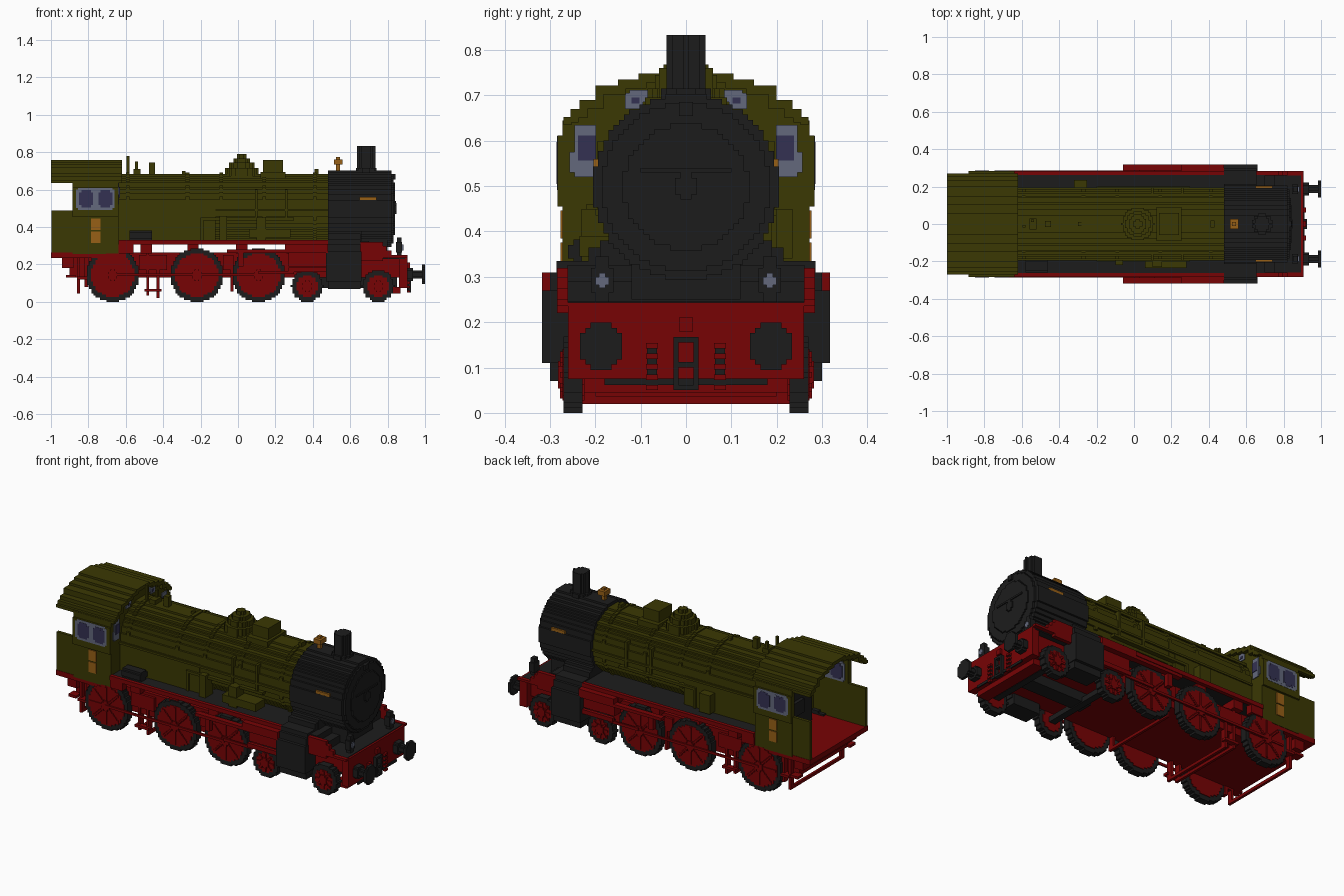
import bpy, bmesh, math

cube = bpy.data.objects.get("Cube")
if cube:
    bpy.data.objects.remove(cube, do_unlink=True)

V = 0.0115  # block size of the stepped surfaces


def material(name, rgb):
    m = bpy.data.materials.new(name)
    m.use_nodes = True
    m.diffuse_color = (*rgb, 1)
    bsdf = next(n for n in m.node_tree.nodes if n.type == 'BSDF_PRINCIPLED')
    bsdf.inputs["Base Color"].default_value = (*rgb, 1)
    bsdf.inputs["Roughness"].default_value = 0.8
    return m


OLIVE = material("olive_green", (0.043, 0.040, 0.001))
RED = material("deep_red", (0.185, 0.001, 0.0015))
BLACK = material("soot_black", (0.012, 0.012, 0.012))
BRASS = material("brass_orange", (0.31, 0.115, 0.008))
FRAME = material("window_grey", (0.125, 0.14, 0.20))
GLASS = material("window_blue", (0.034, 0.031, 0.085))


def finish(name, bm, mat, mirror):
    bmesh.ops.recalc_face_normals(bm, faces=bm.faces)
    me = bpy.data.meshes.new(name)
    bm.to_mesh(me)
    bm.free()
    me.materials.append(mat)
    ob = bpy.data.objects.new(name, me)
    bpy.context.scene.collection.objects.link(ob)
    if mirror:
        mod = ob.modifiers.new("mirror", 'MIRROR')
        mod.use_axis = (False, True, False)
        mod.use_mirror_merge = False


def boxes(name, mat, items, mirror=False):
    """Each item is x0, x1, y0, y1, z0, z1."""
    bm = bmesh.new()
    for x0, x1, y0, y1, z0, z1 in items:
        for v in bmesh.ops.create_cube(bm, size=1)['verts']:
            v.co = ((x0 + x1) / 2 + v.co.x * (x1 - x0),
                    (y0 + y1) / 2 + v.co.y * (y1 - y0),
                    (z0 + z1) / 2 + v.co.z * (z1 - z0))
    finish(name, bm, mat, mirror)


def prism(name, mat, pts, axis, a, b, mirror=False):
    """Extrude a 2D outline along one axis from a to b."""
    place = {'x': lambda u, v, w: (w, u, v), 'y': lambda u, v, w: (u, w, v),
             'z': lambda u, v, w: (u, v, w)}[axis]
    bm = bmesh.new()
    lo = [bm.verts.new(place(u, v, a)) for u, v in pts]
    hi = [bm.verts.new(place(u, v, b)) for u, v in pts]
    bm.faces.new(lo)
    bm.faces.new(hi)
    for i in range(len(pts)):
        j = (i + 1) % len(pts)
        bm.faces.new((lo[i], lo[j], hi[j], hi[i]))
    finish(name, bm, mat, mirror)


def round_outline(cu, cv, r):
    """Circle drawn in block steps."""
    n = max(3, round(2 * r / V))
    h = 2 * r / n
    right = []
    for k in range(n):
        z = -r + k * h
        w = max(1, round(math.sqrt(r * r - (z + h / 2) ** 2) / h)) * h
        if right and abs(right[-1][0] - w) < 1e-6:
            right[-1] = (w, z + h)
        else:
            right += [(w, z), (w, z + h)]
    return [(cu + w, cv + z) for w, z in right] + [(cu - w, cv + z) for w, z in reversed(right)]


def disc(name, mat, cu, cv, r, axis, a, b, mirror=False):
    prism(name, mat, round_outline(cu, cv, r), axis, a, b, mirror)


# Boiler, bands and smokebox
disc("boiler", OLIVE, 0, 0.5, 0.185, 'x', -0.645, 0.48)
for bx in (-0.60, -0.28, -0.1, 0.13, 0.40):
    disc("boiler_band", OLIVE, 0, 0.5, 0.192, 'x', bx, bx + 0.02)
boxes("firebox_side", OLIVE, [(-0.64, -0.12, 0.12, 0.188, 0.33, 0.5)], True)
disc("smokebox", BLACK, 0, 0.498, 0.205, 'x', 0.48, 0.82)
disc("smokebox_rim", BLACK, 0, 0.498, 0.185, 'x', 0.82, 0.832)
disc("smokebox_door", BLACK, 0, 0.498, 0.14, 'x', 0.832, 0.84)
disc("door_handle", BLACK, 0, 0.5, 0.03, 'x', 0.84, 0.848)
boxes("door_hinges", BLACK, [(0.835, 0.846, -0.1, 0.1, 0.53, 0.54), (0.82, 0.842, -0.015, 0.015, 0.655, 0.685)])
boxes("smokebox_saddle", BLACK, [(0.48, 0.66, -0.19, 0.19, 0.2, 0.38), (0.48, 0.655, -0.215, 0.215, 0.33, 0.365),
                                 (0.66, 0.8, -0.12, 0.12, 0.25, 0.34)])
boxes("maker_plate", BRASS, [(0.65, 0.74, 0.19, 0.2045, 0.505, 0.56)], True)

# Chimney and bell
disc("chimney_base", BLACK, 0.685, 0, 0.055, 'z', 0.68, 0.715)
disc("chimney", BLACK, 0.685, 0, 0.043, 'z', 0.7, 0.833)
boxes("bell", BRASS, [(0.525, 0.545, -0.01, 0.01, 0.69, 0.775), (0.512, 0.558, -0.028, 0.028, 0.735, 0.762)])

# Domes and fittings on the boiler top
for r, z in ((0.085, 0.715), (0.068, 0.745), (0.05, 0.768), (0.025, 0.79)):
    disc("steam_dome", OLIVE, 0.02, 0, r, 'z', 0.66, z)
boxes("sand_box", OLIVE, [(0.135, 0.24, -0.06, 0.06, 0.65, 0.76), (0.12, 0.255, -0.09, 0.09, 0.65, 0.695)])
boxes("safety_valves", OLIVE, [(-0.595, -0.58, -0.02, -0.005, 0.67, 0.78), (-0.56, -0.52, -0.03, 0.03, 0.67, 0.71),
                               (-0.55, -0.535, 0.01, 0.025, 0.67, 0.75), (-0.475, -0.445, -0.015, 0.015, 0.67, 0.745),
                               (-0.3, -0.28, -0.01, 0.01, 0.67, 0.7), (0.41, 0.43, -0.02, 0.02, 0.67, 0.71)])
# Pipes and pumps along the boiler sides
boxes("side_pipes", OLIVE, [(-0.64, 0.48, 0.18, 0.195, 0.485, 0.497), (-0.2, 0.30, 0.17, 0.2, 0.435, 0.45),
                            (-0.2, -0.185, 0.17, 0.2, 0.33, 0.45), (0.09, 0.105, 0.16, 0.195, 0.45, 0.6),
                            (0.25, 0.265, 0.16, 0.195, 0.45, 0.6), (-0.64, 0.48, 0.12, 0.145, 0.625, 0.64)], True)
boxes("feed_pump", OLIVE, [(0.06, 0.28, -0.235, -0.15, 0.345, 0.39), (0.1, 0.15, -0.23, -0.15, 0.33, 0.45),
                           (-0.1, -0.06, -0.22, -0.15, 0.33, 0.46), (-0.32, -0.25, 0.15, 0.235, 0.34, 0.45)])
boxes("air_tank", BLACK, [(-0.58, -0.46, -0.26, -0.19, 0.34, 0.37), (-0.58, -0.46, -0.248, -0.2, 0.328, 0.382)])

# Cab: stepped arch used for the roof shell and the front wall
ROWS = [(0.27, 0.652), (0.255, 0.67), (0.235, 0.69), (0.2, 0.722), (0.15, 0.735), (0.105, 0.748), (0.06, 0.76)]


def arch(rows, z0):
    pts = []
    z = z0
    for w, top in rows:
        pts += [(w, z), (w, top)]
        z = top
    return pts + [(-w, z) for w, z in reversed(pts)]


inner = [(w - 0.018, top - 0.012 if i == 0 else top - 0.02) for i, (w, top) in enumerate(ROWS)]
prism("cab_roof", OLIVE, arch(ROWS, 0.635) + arch(inner, 0.635)[::-1], 'x', -1.0, -0.62)
prism("cab_front_wall", OLIVE, arch([(w - 0.008, top - 0.01) for w, top in ROWS], 0.262), 'x', -0.66, -0.64)
boxes("cab_side", OLIVE, [(-0.885, -0.64, 0.25, 0.272, 0.255, 0.645), (-0.885, -0.64, 0.26, 0.283, 0.455, 0.612),
                          (-0.998, -0.885, 0.25, 0.268, 0.25, 0.49)], True)
boxes("side_window_frame", FRAME, [(-0.865, -0.66, 0.245, 0.2845, 0.502, 0.6),
                                   (-0.855, -0.67, 0.2455, 0.2842, 0.492, 0.61)], True)
boxes("side_window_glass", GLASS, [(x, x + 0.075, 0.241, 0.2858, 0.517, 0.585) for x in (-0.85, -0.747)]
      + [(x + 0.012, x + 0.063, 0.2415, 0.2856, 0.505, 0.597) for x in (-0.85, -0.747)], True)
boxes("front_window_frame", FRAME, [(-0.663, -0.635, 0.198, 0.246, 0.52, 0.635),
                                    (-0.663, -0.6355, 0.198, 0.257, 0.53, 0.575),
                                    (-0.663, -0.635, 0.095, 0.135, 0.67, 0.705),
                                    (-0.663, -0.6355, 0.085, 0.125, 0.685, 0.712)], True)
boxes("front_window_glass", GLASS, [(-0.665, -0.632, 0.198, 0.238, 0.557, 0.612),
                                    (-0.665, -0.632, 0.103, 0.12, 0.682, 0.695)], True)
for z in (0.415, 0.345):
    disc("number_plate", BRASS, -0.76, z, 0.031, 'y', 0.26, 0.277, True)
boxes("backhead", BLACK, [(-0.72, -0.66, -0.15, 0.15, 0.27, 0.62), (-0.74, -0.72, -0.05, 0.05, 0.36, 0.44)])
boxes("cab_controls", RED, [(-0.75, -0.72, 0.06, 0.10, 0.5, 0.54), (-0.75, -0.72, -0.1, -0.06, 0.5, 0.54)])

# Frame, running boards and decks
boxes("main_frame", RED, [(-0.9, 0.5, -0.225, 0.225, 0.13, 0.265), (0.5, 0.88, -0.22, 0.22, 0.13, 0.235),
                          (-1.0, -0.6, -0.27, 0.27, 0.235, 0.265), (-0.94, -0.88, -0.25, 0.25, 0.18, 0.24)])
boxes("bogie_frame", BLACK, [(0.33, 0.85, -0.045, 0.045, 0.075, 0.135)])
boxes("bogie_axles", BLACK, [(x - 0.02, x + 0.02, -0.22, 0.22, 0.07, 0.1) for x in (0.37, 0.75)])
boxes("frame_brackets", RED, [(x, x + 0.06, 0.17, 0.26, 0.26, 0.312) for x in (-0.52, -0.27, -0.01, 0.26)], True)
boxes("running_board", BLACK, [(-0.64, 0.48, -0.262, 0.262, 0.312, 0.328), (0.64, 0.893, -0.26, 0.26, 0.23, 0.246),
                               (0.64, 0.70, -0.262, 0.262, 0.24, 0.325), (0.70, 0.75, -0.262, 0.262, 0.24, 0.29)])
boxes("board_edge", RED, [(-0.64, 0.48, 0.262, 0.284, 0.308, 0.332), (0.27, 0.48, 0.2, 0.284, 0.19, 0.31),
                          (-0.64, -0.56, 0.24, 0.28, 0.26, 0.312), (0.655, 0.905, 0.26, 0.284, 0.236, 0.25),
                          (0.655, 0.775, 0.26, 0.284, 0.22, 0.32), (0.775, 0.795, 0.26, 0.284, 0.24, 0.30),
                          (0.795, 0.82, 0.26, 0.284, 0.24, 0.275)], True)
boxes("slide_bars", RED, [(-0.06, 0.27, 0.285, 0.318, 0.262, 0.28), (0.25, 0.48, 0.28, 0.318, 0.262, 0.31),
                          (0.27, 0.48, 0.28, 0.3, 0.16, 0.185), (0.0, 0.03, 0.28, 0.31, 0.19, 0.27)], True)
boxes("front_beam", RED, [(0.86, 0.893, -0.258, 0.258, 0.075, 0.238), (0.89, 0.905, -0.26, 0.26, 0.075, 0.243),
                          (0.80, 0.87, -0.225, 0.225, 0.045, 0.08)])

# Cylinders
boxes("cylinder", BLACK, [(0.48, 0.655, 0.19, 0.30, 0.07, 0.31), (0.47, 0.66, 0.2, 0.318, 0.11, 0.27),
                          (0.48, 0.655, 0.19, 0.285, 0.30, 0.335)], True)


# Wheels with tyre, red centre, spokes and hub
def wheel(x, r, spokes):
    disc("wheel_tyre", BLACK, x, r, r, 'y', 0.228, 0.27, True)
    disc("wheel_centre", RED, x, r, r - 0.027, 'y', 0.224, 0.2725, True)
    disc("wheel_hub", RED, x, r, 0.03, 'y', 0.26, 0.282, True)
    bm = bmesh.new()
    for i in range(spokes):
        a = 2 * math.pi * i / spokes
        for k in range(2, int((r - 0.03) / V) + 1):
            cx, cz = x + math.cos(a) * k * V, r + math.sin(a) * k * V
            for v in bmesh.ops.create_cube(bm, size=V)['verts']:
                v.co.x += cx
                v.co.y += 0.272
                v.co.z += cz
    finish("wheel_spokes", bm, RED, True)


for wx in (-0.67, -0.22, 0.11):
    wheel(wx, 0.143, 8)
for wx in (0.37, 0.75):
    wheel(wx, 0.084, 8)
boxes("coupling_rod", RED, [(-0.67, 0.11, 0.277, 0.286, 0.138, 0.152), (0.11, 0.30, 0.283, 0.293, 0.15, 0.166)], True)

# Brake hangers, cross bars and cab steps
boxes("brake_hangers", RED, [(-0.49, -0.475, 0.2, 0.235, 0.05, 0.26), (-0.435, -0.42, 0.2, 0.235, 0.02, 0.22),
                             (-0.04, -0.025, 0.2, 0.235, 0.06, 0.25), (-0.5, -0.41, 0.22, 0.25, 0.055, 0.07),
                             (-0.86, -0.845, 0.22, 0.25, 0.045, 0.25), (-0.86, -0.80, 0.22, 0.27, 0.12, 0.135),
                             (-0.92, -0.87, 0.22, 0.27, 0.13, 0.145), (-0.82, -0.80, 0.22, 0.25, 0.08, 0.25),
                             (-0.53, -0.38, 0.19, 0.24, 0.17, 0.25), (-0.08, -0.03, 0.19, 0.24, 0.17, 0.25)], True)
boxes("brake_bars", RED, [(x, x + 0.015, -0.235, 0.235, z, z + 0.017)
                          for x, z in ((-0.86, 0.045), (-0.49, 0.035), (-0.435, 0.02), (-0.04, 0.055))])

# Buffers, coupling, hoses and lamps
disc("buffer_stem", BLACK, 0.187, 0.147, 0.022, 'x', 0.9, 0.985, True)
disc("buffer_sleeve", BLACK, 0.187, 0.147, 0.034, 'x', 0.9, 0.935, True)
disc("buffer_plate", BLACK, 0.187, 0.147, 0.052, 'x', 0.983, 1.0, True)
boxes("coupling_chain", BLACK, [(0.905, 0.925, y, y + 0.012, 0.05, 0.165) for y in (-0.028, 0.016)]
      + [(0.905, 0.925, -0.028, 0.028, z, z + 0.012) for z in (0.05, 0.1, 0.155)])
boxes("coupling_hook", RED, [(0.905, 0.92, -0.015, 0.015, 0.18, 0.21)])
boxes("brake_hoses", RED, [(0.905, 0.92, 0.062, 0.088, z, z + 0.012) for z in (0.05, 0.073, 0.096, 0.119, 0.142)], True)
boxes("hose_gaps", BLACK, [(0.904, 0.912, 0.064, 0.086, 0.05, 0.15)], True)
boxes("front_bar", BLACK, [(0.905, 0.912, -0.18, 0.18, 0.062, 0.076)])
boxes("lamp", BLACK, [(0.85, 0.875, 0.17, 0.2, 0.24, 0.345), (0.845, 0.878, 0.16, 0.21, 0.265, 0.32)], True)
boxes("lamp_glass", FRAME, [(0.87, 0.884, 0.17, 0.2, 0.282, 0.3), (0.87, 0.884, 0.178, 0.192, 0.275, 0.308)], True)
